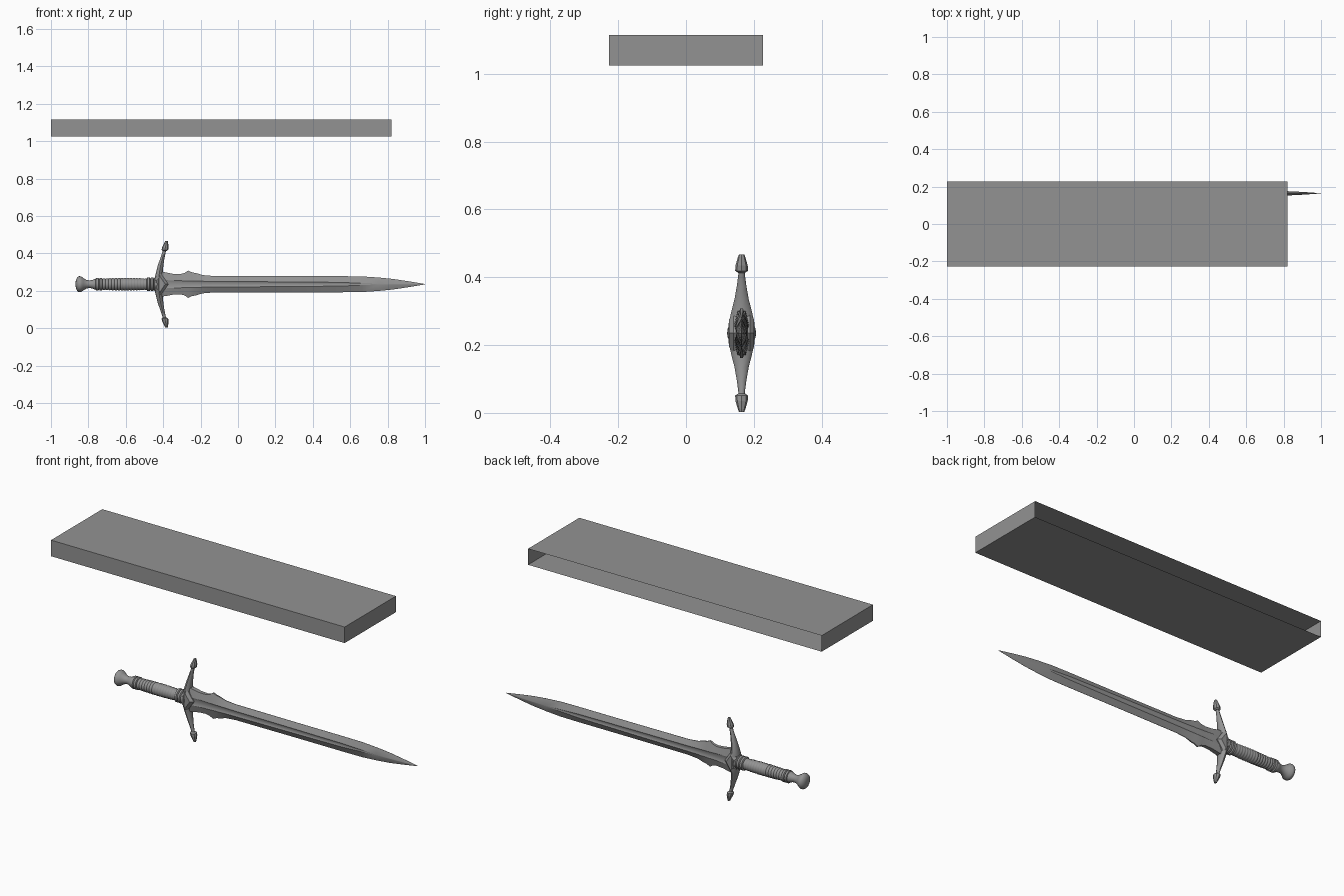
import bpy, bmesh, math
from mathutils import Vector

if "Cube" in bpy.data.objects:
    bpy.data.objects.remove(bpy.data.objects["Cube"])

CY, CZ = 0.164, 0.235   # axis of the sword

# Dark grey shared by every part
grey = bpy.data.materials.new("dark_grey")
grey.diffuse_color = (0.29, 0.29, 0.29, 1)
grey.use_nodes = True
grey.node_tree.nodes["Principled BSDF"].inputs["Base Color"].default_value = grey.diffuse_color


def make_object(name, bm, smooth=None):
    bmesh.ops.remove_doubles(bm, verts=bm.verts, dist=1e-6)
    bmesh.ops.recalc_face_normals(bm, faces=bm.faces)
    mesh = bpy.data.meshes.new(name)
    bm.to_mesh(mesh)
    bm.free()
    mesh.materials.append(grey)
    ob = bpy.data.objects.new(name, mesh)
    bpy.context.collection.objects.link(ob)
    if smooth:
        bpy.ops.object.select_all(action='DESELECT')
        ob.select_set(True)
        bpy.context.view_layer.objects.active = ob
        bpy.ops.object.shade_smooth_by_angle(angle=math.radians(smooth))
    return ob


def loft(name, sections, smooth=None):
    """Skin a list of closed point rings and cap both ends."""
    bm = bmesh.new()
    rings = [[bm.verts.new(p) for p in s] for s in sections]
    n = len(rings[0])
    for a, b in zip(rings, rings[1:]):
        for i in range(n):
            j = (i + 1) % n
            bm.faces.new((a[i], a[j], b[j], b[i]))
    bm.faces.new(rings[0])
    bm.faces.new(rings[-1])
    return make_object(name, bm, smooth)


def lathe(name, profile, n=20, smooth=40):
    """Revolve (x, radius) pairs about the sword axis."""
    ang = [2 * math.pi * i / n for i in range(n)]
    return loft(name, [[(x, CY + r * math.cos(a), CZ + r * math.sin(a))
                        for a in ang] for x, r in profile], smooth)


# Hollow case, open along its back side
bm = bmesh.new()
bmesh.ops.create_cube(bm, size=1)
for v in bm.verts:
    v.co = Vector((-0.09 + v.co.x * 1.82, v.co.y * 0.454, 1.07 + v.co.z * 0.09))
back = [f for f in bm.faces if f.calc_center_median().y > 0.2]
bmesh.ops.delete(bm, geom=back, context='FACES_ONLY')
make_object("open_case", bm)


# Blade: x, half height, edge thickness, ridge thickness, groove half width, groove depth
def blade_ring(x, h, e, t, f, d):
    half = [(h, e), (f, t), (f * 0.6, t - d), (-f * 0.6, t - d), (-f, t), (-h, e)]
    return [(x, CY + y, CZ + z) for z, y in half] + \
           [(x, CY - y, CZ + z) for z, y in reversed(half)]


blade = [
    (-0.42, 0.066, 0.012, 0.022, 0.022, 0.003),
    (-0.39, 0.064, 0.012, 0.022, 0.022, 0.003),
    (-0.35, 0.056, 0.011, 0.021, 0.020, 0.003),
    (-0.31, 0.054, 0.009, 0.020, 0.019, 0.003),
    (-0.285, 0.060, 0.007, 0.020, 0.018, 0.003),
    (-0.267, 0.073, 0.004, 0.020, 0.018, 0.003),
    (-0.245, 0.063, 0.004, 0.019, 0.017, 0.003),
    (-0.225, 0.060, 0.003, 0.019, 0.017, 0.003),
    (-0.19, 0.049, 0.002, 0.018, 0.016, 0.003),
    (-0.13, 0.044, 0.001, 0.018, 0.015, 0.003),
    (0.20, 0.043, 0.0006, 0.017, 0.013, 0.003),
    (0.55, 0.043, 0.0006, 0.016, 0.010, 0.002),
    (0.66, 0.042, 0.0006, 0.015, 0.005, 0.001),
    (0.75, 0.036, 0.0006, 0.013, 0.001, 0.0),
    (0.83, 0.028, 0.0006, 0.011, 0.001, 0.0),
    (0.91, 0.016, 0.0005, 0.007, 0.001, 0.0),
    (1.0, 0.001, 0.0003, 0.0006, 0.0004, 0.0),
]
loft("blade", [blade_ring(*b) for b in blade], 30)


# Crossguard: arms curve towards the tip; h, centre x, half x, half y
def guard_ring(h, x, a, b, n=8):
    return [(x + a * math.cos(2 * math.pi * i / n),
             CY + b * math.sin(2 * math.pi * i / n), CZ + h) for i in range(n)]


arm = [(0.03, -0.424, 0.022, 0.038), (0.065, -0.420, 0.018, 0.030),
       (0.10, -0.414, 0.015, 0.021), (0.14, -0.404, 0.011, 0.014),
       (0.17, -0.396, 0.009, 0.010), (0.19, -0.390, 0.009, 0.009)]
centre = [(0, -0.426, 0.023, 0.040)]
lower = [(-h, x, a, b) for h, x, a, b in reversed(arm)]
loft("crossguard", [guard_ring(*s) for s in lower + centre + arm], 50)

# Faceted finials on the guard ends
finial = [(0.178, -0.392, 0.010, 0.010), (0.184, -0.391, 0.018, 0.019),
          (0.200, -0.388, 0.017, 0.018), (0.224, -0.383, 0.009, 0.011),
          (0.232, -0.382, 0.006, 0.008)]
for side, sign in (("upper", 1), ("lower", -1)):
    loft(side + "_finial", [guard_ring(sign * h, x, a, b) for h, x, a, b in finial])

# Arrow-shaped boss over the blade root, tapering on both faces
outline = [(-0.445, -0.030), (-0.415, -0.062), (-0.372, 0.0),
           (-0.415, 0.062), (-0.445, 0.030)]
boss = []
for y, s in ((-0.037, 0.65), (-0.024, 1.0), (0.024, 1.0), (0.037, 0.65)):
    boss.append([(-0.42 + (x + 0.42) * s, CY + y, CZ + z * s) for x, z in outline])
loft("guard_boss", boss)

# Ribbed grip
ribs, x0, x1 = 15, -0.725, -0.485
step = (x1 - x0) / ribs
profile = [(x0, 0.028)]
for i in range(ribs):
    bulge = 0.031 + 0.003 * math.sin(math.pi * (i + 0.5) / ribs)
    for t, r in ((0.25, bulge - 0.0007), (0.5, bulge), (0.75, bulge - 0.0007), (1.0, bulge - 0.003)):
        profile.append((x0 + step * (i + t), r))
lathe("grip", profile, smooth=60)

# Collars at both ends of the grip
for name, start, count, r in (("rear_collar", -0.762, 2, 0.034), ("front_collar", -0.488, 3, 0.037)):
    pts = []
    for i in range(count):
        x = start + i * 0.019
        pts += [(x, r - 0.007), (x + 0.004, r), (x + 0.015, r), (x + 0.019, r - 0.007)]
    lathe(name, pts)

# Flared pommel
lathe("pommel", [(-0.868, 0.014), (-0.865, 0.026), (-0.857, 0.039), (-0.848, 0.043),
                 (-0.839, 0.042), (-0.828, 0.034), (-0.812, 0.024), (-0.795, 0.020),
                 (-0.778, 0.023), (-0.766, 0.029), (-0.758, 0.029)], 20, 45)
